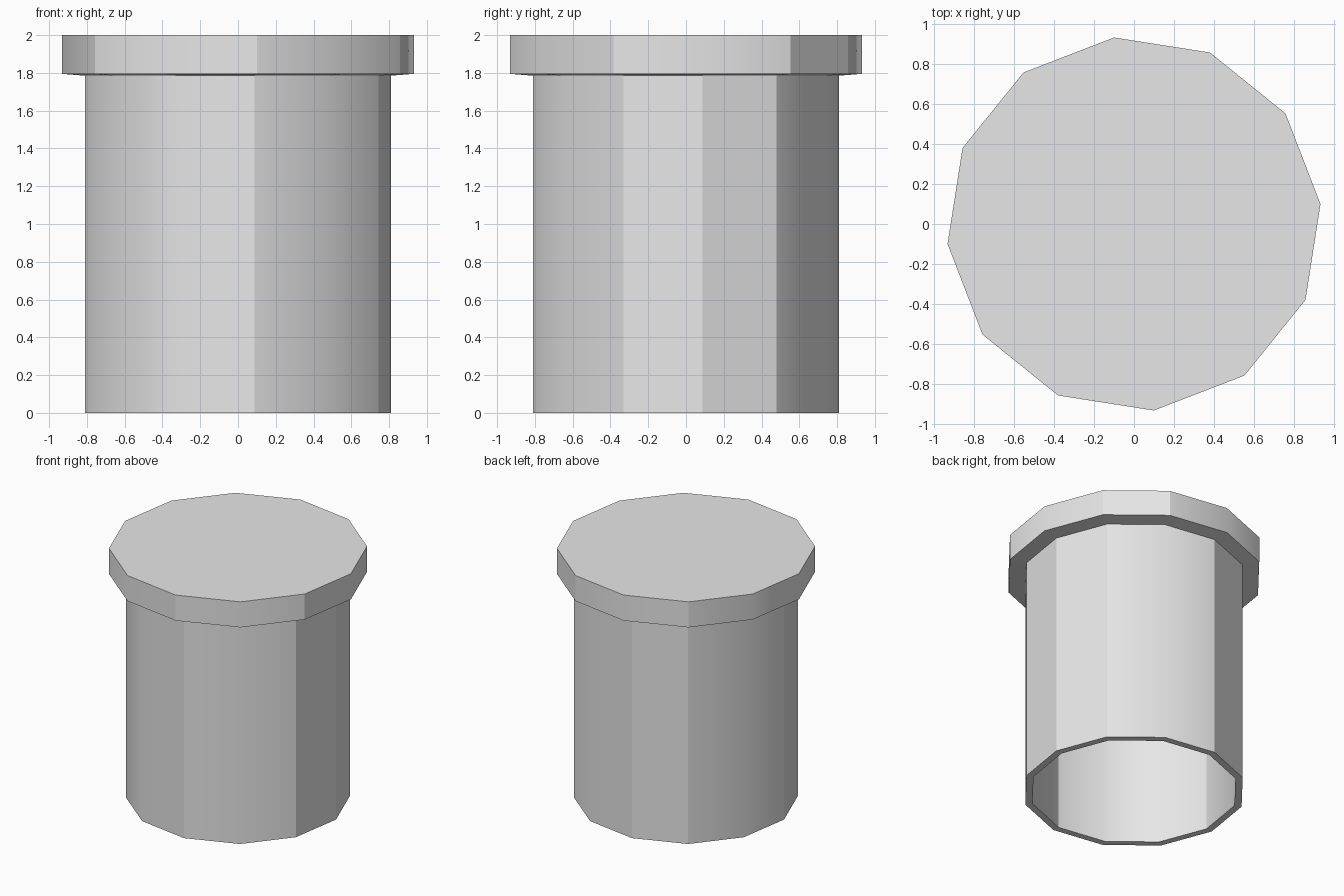
import bpy
import bmesh
import math

cube = bpy.data.objects.get("Cube")
if cube:
    bpy.data.objects.remove(cube, do_unlink=True)

SIDES = 12
TURN = math.radians(6.1)   # slight twist of the twelve-sided outline

grey = bpy.data.materials.new("plain_grey")
grey.use_nodes = True
grey.diffuse_color = (0.8, 0.8, 0.8, 1)
grey.node_tree.nodes["Principled BSDF"].inputs["Base Color"].default_value = (0.8, 0.8, 0.8, 1)


def lathe(name, profile, hard_corners, close_start=False, close_end=False):
    """Sweep (radius, z) points around z; hard_corners are the crisp vertical edges."""
    bm = bmesh.new()
    rings = []
    for r, z in profile:
        angles = [TURN + math.tau * i / SIDES for i in range(SIDES)]
        rings.append([bm.verts.new((r * math.cos(a), r * math.sin(a), z)) for a in angles])
    for low, high in zip(rings, rings[1:]):
        for i in range(SIDES):
            j = (i + 1) % SIDES
            face = bm.faces.new((low[i], low[j], high[j], high[i]))
            face.smooth = True
    if close_start:
        bm.faces.new(rings[0][::-1])
    if close_end:
        bm.faces.new(rings[-1])
    # Every ring edge is crisp, upright edges only at the chosen corners
    for ring in rings:
        for i in range(SIDES):
            bm.edges.get((ring[i], ring[(i + 1) % SIDES])).smooth = False
    for low, high in zip(rings, rings[1:]):
        for i in hard_corners:
            bm.edges.get((low[i], high[i])).smooth = False
    mesh = bpy.data.meshes.new(name)
    bm.to_mesh(mesh)
    bm.free()
    mesh.materials.append(grey)
    obj = bpy.data.objects.new(name, mesh)
    bpy.context.collection.objects.link(obj)
    return obj


# Hollow tube: ceiling, inner wall, bottom rim, outer wall
lathe("tube_body",
      [(0.76, 1.79), (0.76, 0.0), (0.814, 0.0), (0.814, 1.785)],
      hard_corners=(0, 1, 3, 4, 6, 9, 11), close_start=True)

# Wider cap: slightly sloped underside, side band, flat top
lathe("cap",
      [(0.814, 1.785), (0.938, 1.795), (0.938, 2.0)],
      hard_corners=(1, 2, 4, 7, 9, 11), close_end=True)
